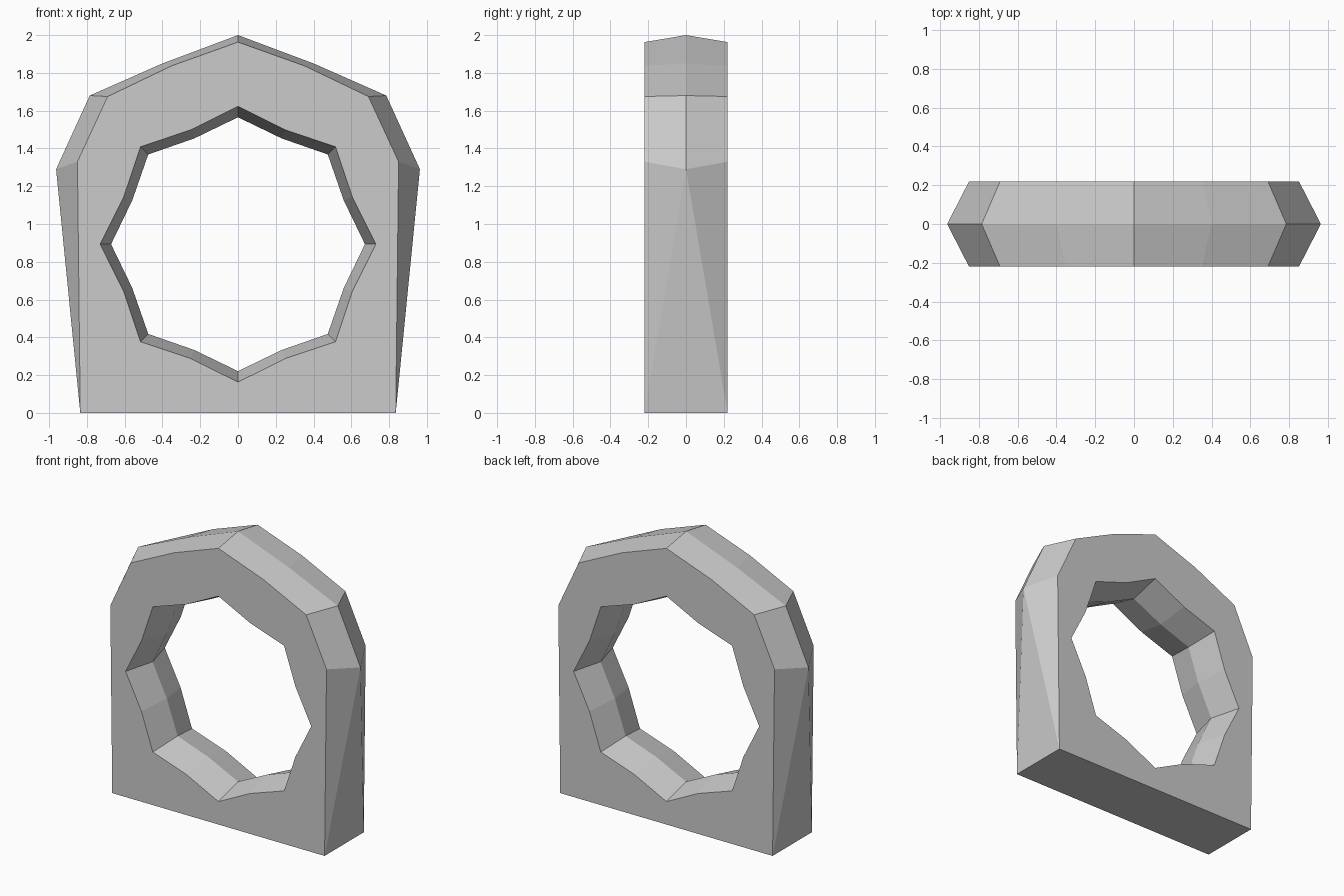
import bpy
import bmesh
import math

if "Cube" in bpy.data.objects:
    bpy.data.objects.remove(bpy.data.objects["Cube"])

HALF = 0.22      # half thickness
CZ = 0.893       # height of the hole centre

# Right half of the outer profile, top to bottom: at the faces and at the mid ridge
face_half = [(0, 1.963), (0.35, 1.838), (0.69, 1.675), (0.85, 1.33), (0.835, 0)]
ridge_half = [(0, 2.0), (0.40, 1.85), (0.785, 1.68), (0.963, 1.29), (0.835, 0)]


def mirrored(half):
    return half + [(-x, z) for x, z in reversed(half[1:])]


def star(r_tip, r_dip):
    # eight-pointed hole outline with slightly pinched sides
    pts = []
    for i in range(16):
        a = math.pi / 8 * i
        r = r_dip if i % 2 else r_tip
        pts.append((r * math.sin(a), CZ + r * math.cos(a)))
    return pts


bm = bmesh.new()


def loop(pts, y):
    return [bm.verts.new((x, y, z)) for x, z in pts]


def bridge(a, b, skewed=()):
    # a is the face loop, b the mid loop; skewed maps a quad to its diagonal
    n = len(a)
    for i in range(n):
        j = (i + 1) % n
        if i == 3 and skewed:
            bm.faces.new((a[i], a[j], b[i]))
            bm.faces.new((b[i], a[j], b[j]))
        elif i == 5 and skewed:
            bm.faces.new((a[i], a[j], b[j]))
            bm.faces.new((a[i], b[j], b[i]))
        else:
            bm.faces.new((a[i], a[j], b[j], b[i]))


# Outer rim, flat sides and hole wall, built as front and back halves
outer_mid = loop(mirrored(ridge_half), 0)
hole_mid = loop(star(0.672, 0.606), 0)
for y in (-HALF, HALF):
    # bottom edge lies between profile points 4 and 5
    outer = loop(mirrored(face_half), y)
    hole = loop(star(0.73, 0.655), y)

    bridge(outer, outer_mid, skewed=True)
    bridge(hole, hole_mid)

    # flat face with the hole left open
    edges = []
    for ring in (outer, hole):
        for i, v in enumerate(ring):
            edges.append(bm.edges.get((v, ring[(i + 1) % len(ring)])))
    bmesh.ops.triangle_fill(bm, use_beauty=True, edges=edges, normal=(0, math.copysign(1, y), 0))

bmesh.ops.recalc_face_normals(bm, faces=bm.faces[:])
mesh = bpy.data.meshes.new("arched_ring_block")
bm.to_mesh(mesh)
bm.free()
block = bpy.data.objects.new("arched_ring_block", mesh)
bpy.context.collection.objects.link(block)
